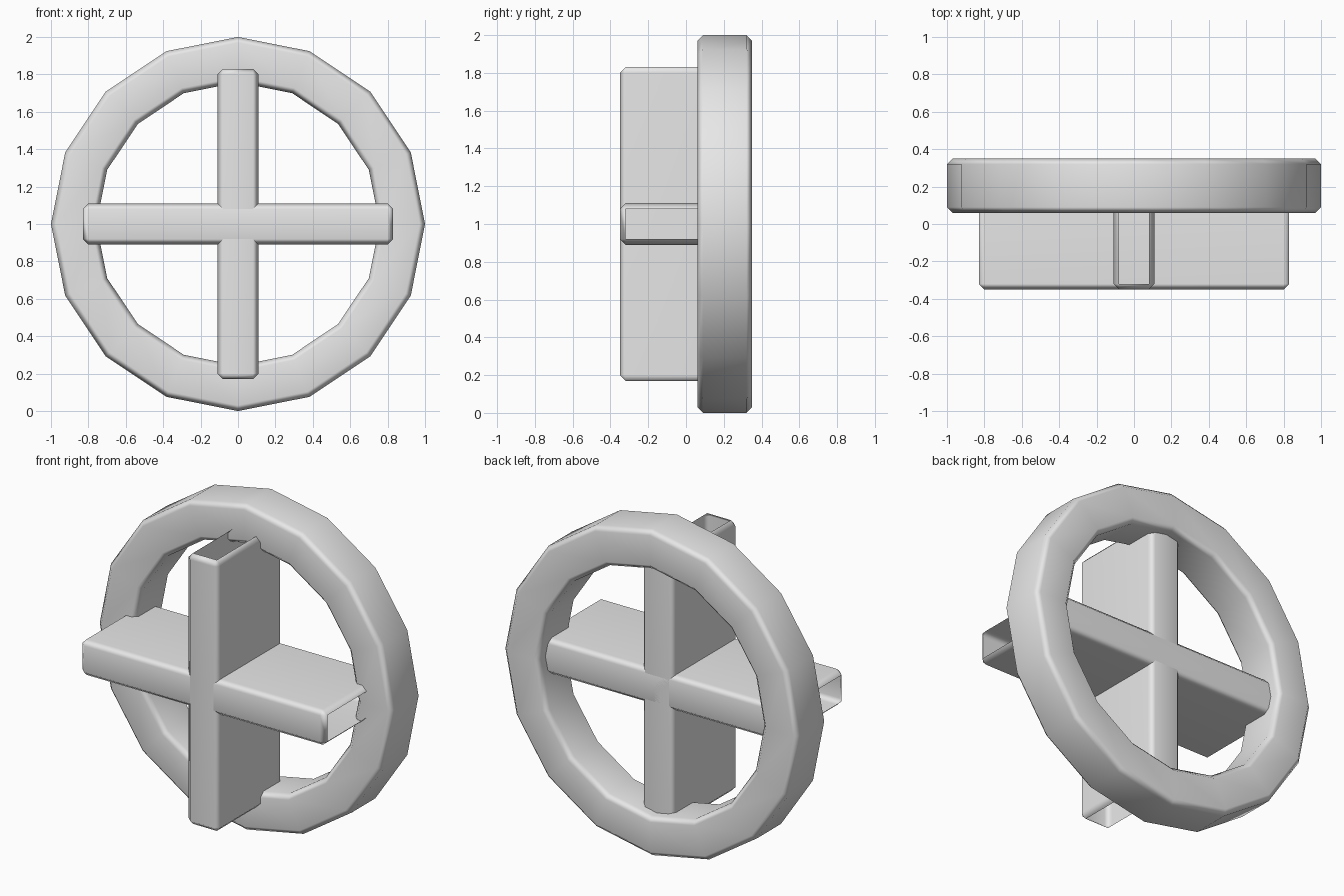
import bpy
import bmesh
import math
from mathutils import Matrix, Vector

if "Cube" in bpy.data.objects:
    bpy.data.objects.remove(bpy.data.objects["Cube"], do_unlink=True)

GREY = (0.8, 0.8, 0.8, 1.0)
SIDES = 16
CHAMFER = 0.03

grey = bpy.data.materials.new("light_grey")
grey.use_nodes = True
grey.diffuse_color = GREY
grey.node_tree.nodes["Principled BSDF"].inputs["Base Color"].default_value = GREY


def finish(name, bm):
    """Turn the bmesh into a smooth shaded object with flat-looking large faces."""
    mesh = bpy.data.meshes.new(name)
    bm.to_mesh(mesh)
    bm.free()
    mesh.materials.append(grey)
    for poly in mesh.polygons:
        poly.use_smooth = True
    obj = bpy.data.objects.new(name, mesh)
    bpy.context.collection.objects.link(obj)
    obj.modifiers.new("weighted_normals", "WEIGHTED_NORMAL")
    return obj


def ring(name, inner, outer, front, back):
    """Chamfered rectangular section swept round the y axis."""
    c = CHAMFER
    section = [(inner, front + c), (inner + c, front), (outer - c, front), (outer, front + c),
               (outer, back - c), (outer - c, back), (inner + c, back), (inner, back - c)]
    bm = bmesh.new()
    loops = []
    for i in range(SIDES):
        a = math.tau * i / SIDES
        loops.append([bm.verts.new((r * math.cos(a), y, 1 + r * math.sin(a))) for r, y in section])
    for i in range(SIDES):
        a, b = loops[i], loops[(i + 1) % SIDES]
        for j in range(len(section)):
            k = (j + 1) % len(section)
            bm.faces.new((a[j], a[k], b[k], b[j]))
    bmesh.ops.recalc_face_normals(bm, faces=bm.faces)
    return finish(name, bm)


def open_bar(name, size, axis):
    """Chamfered hollow bar with both end caps along the axis left open."""
    bm = bmesh.new()
    bmesh.ops.create_cube(bm, size=1, matrix=Matrix.Diagonal((*size, 1)))
    bmesh.ops.bevel(bm, geom=bm.edges[:], offset=CHAMFER, offset_type="OFFSET",
                    segments=1, profile=0.5, affect="EDGES")
    bm.normal_update()
    caps = [f for f in bm.faces if abs(f.normal.dot(axis)) > 0.95]
    bmesh.ops.delete(bm, geom=caps, context="FACES")
    bmesh.ops.translate(bm, vec=(0, -0.035, 1), verts=bm.verts)
    return finish(name, bm)


# Faceted rim and the two crossing hollow bars in front of it
ring("rim_ring", 0.757, 1.0, 0.06, 0.35)
open_bar("horizontal_bar", (1.66, 0.63, 0.22), Vector((1, 0, 0)))
open_bar("vertical_bar", (0.22, 0.63, 1.66), Vector((0, 0, 1)))
